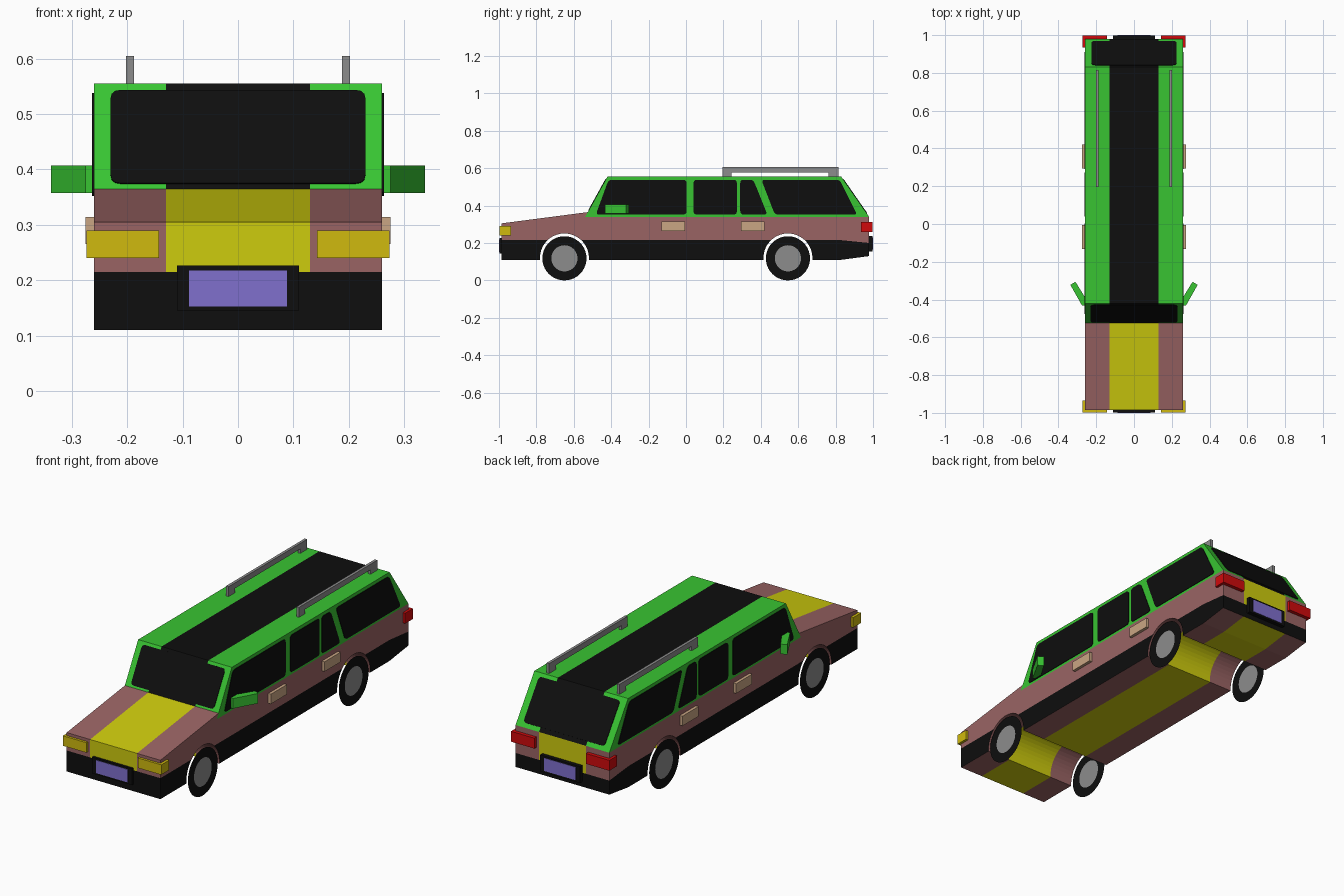
import bpy, bmesh, math
from mathutils import Vector as V

if "Cube" in bpy.data.objects:
    bpy.data.objects.remove(bpy.data.objects["Cube"])


def srgb(c):
    return tuple((v / 255 / 12.92) if v < 11 else ((v / 255 + .055) / 1.055) ** 2.4 for v in c) + (1,)


MATS = {}
for key, col in {"black": (14, 14, 14), "green": (56, 196, 50), "mauve": (154, 100, 100),
                 "yellow": (206, 204, 13), "amber": (208, 186, 14), "red": (208, 10, 12),
                 "tan": (202, 166, 132), "violet": (128, 112, 206), "grey": (140, 140, 140)}.items():
    MATS[key] = bpy.data.materials.new(key)
    MATS[key].diffuse_color = srgb(col)


def finish(name, bm, mats, mirror=False):
    bmesh.ops.recalc_face_normals(bm, faces=bm.faces[:])
    me = bpy.data.meshes.new(name)
    bm.to_mesh(me)
    bm.free()
    for m in mats:
        me.materials.append(MATS[m])
    ob = bpy.data.objects.new(name, me)
    bpy.context.collection.objects.link(ob)
    if mirror:
        ob.modifiers.new("mirror", 'MIRROR')
    return ob


def prism(name, pts, vec, mat, mirror=False):
    """Extrude a flat outline along vec."""
    bm = bmesh.new()
    f = bm.faces.new([bm.verts.new(p) for p in pts])
    r = bmesh.ops.extrude_face_region(bm, geom=[f], use_keep_orig=True)
    bmesh.ops.translate(bm, vec=vec, verts=[g for g in r["geom"] if isinstance(g, bmesh.types.BMVert)])
    return finish(name, bm, [mat], mirror)


def box(name, x, y, z, mat, mirror=False):
    pts = [(x[0], y[0], z[0]), (x[1], y[0], z[0]), (x[1], y[1], z[0]), (x[0], y[1], z[0])]
    return prism(name, pts, V((0, 0, z[1] - z[0])), mat, mirror)


def window(name, pts, normal, mirror=False, r=.018):
    """Thin black plate with rounded corners lying on a body surface."""
    pts = [V(p) for p in pts]
    n = V(normal).normalized()
    out = []
    for i, p in enumerate(pts):
        a = p + (pts[i - 1] - p).normalized() * r
        b = p + (pts[(i + 1) % len(pts)] - p).normalized() * r
        out += [(a * (1 - t) ** 2 + p * 2 * t * (1 - t) + b * t * t) + n * .003 for t in (0, .33, .67, 1)]
    return prism(name, out, n * -.005, "black", mirror)


# Body: one side profile with wheel arches, extruded across the car
W, MID, SILL, BELT = .26, .13, .215, .34
AXLES, AXLE_Z, ARCH = (-.65, .545), .12, .131


def arch(yc):
    a0 = math.asin((.11 - AXLE_Z) / ARCH)
    return [(yc + ARCH * math.cos(a), AXLE_Z + ARCH * math.sin(a))
            for a in (math.pi - a0 - (math.pi - 2 * a0) * i / 24 for i in range(25))]


profile = [(-.986, .11)] + arch(AXLES[0]) + arch(AXLES[1]) + [
    (.83, .11), (.979, .13), (.979, BELT), (.83, .555), (-.42, .555), (-.525, .365), (-.986, .305)]
bm = bmesh.new()
face = bm.faces.new([bm.verts.new((-W, y, z)) for y, z in profile])
ext = bmesh.ops.extrude_face_region(bm, geom=[face], use_keep_orig=True)
bmesh.ops.translate(bm, vec=(2 * W, 0, 0), verts=[g for g in ext["geom"] if isinstance(g, bmesh.types.BMVert)])
bmesh.ops.recalc_face_normals(bm, faces=bm.faces[:])


def cut(co, no, test=lambda c: True):
    fs = [f for f in bm.faces if test(f.calc_center_bounds())]
    geom = fs + list({e for f in fs for e in f.edges}) + list({v for f in fs for v in f.verts})
    bmesh.ops.bisect_plane(bm, geom=geom, dist=1e-5, plane_co=co, plane_no=no)


cut((-MID, 0, 0), (1, 0, 0))
cut((MID, 0, 0), (1, 0, 0))
cut((0, 0, BELT), (0, 0, 1))
cut((0, -.42, .555), (0, .19, -.105))                            # windscreen line
cut((0, .83, 0), (0, 1, 0))
cut((0, .83, SILL), (0, 0, 1), lambda c: c.y < .83)
cut((0, .83, SILL), (0, .015, .149), lambda c: c.y > .83)        # sill drops at the tail
bm.normal_update()
for f in bm.faces:
    c, n = f.calc_center_median(), f.normal
    side = abs(n.x) > .9
    centre = abs(c.x) < MID and not side
    cabin = c.z > BELT + .001 and c.y + .525 > (c.z - .365) * .5526 - .004
    sill = SILL - max(0, c.y - .83) * .1
    if cabin:
        f.material_index = 0 if centre else 1
    elif c.z < sill and (side or (abs(n.y) > .9 and abs(c.y) > .97)):
        f.material_index = 0
    else:
        f.material_index = 3 if centre else 2
finish("body", bm, ["black", "green", "mauve", "yellow"])

# Windows
lo, hi = .352, .538
for nm, (y0, y1, y2, y3) in {"front_side_window": (-.482, .003, .003, -.414),
                             "rear_side_window": (.04, .272, .272, .04),
                             "quarter_window": (.29, .435, .36, .29),
                             "cargo_window": (.475, .915, .822, .403)}.items():
    window(nm, [(W, y0, lo), (W, y1, lo), (W, y2, hi), (W, y3, hi)], (1, 0, 0), True)


def on_line(a, b, z):
    t = (z - a[1]) / (b[1] - a[1])
    return a[0] + t * (b[0] - a[0])


for nm, a, b, w, z0, z1, ny in (("windscreen", (-.525, .365), (-.42, .555), .23, .374, .542, -1),
                                ("tailgate_window", (.979, BELT), (.83, .555), .225, .358, .54, 1)):
    ya, yb = on_line(a, b, z0), on_line(a, b, z1)
    window(nm, [(-w, ya, z0), (w, ya, z0), (w, yb, z1), (-w, yb, z1)],
           (0, ny * (b[1] - a[1]), abs(b[0] - a[0])))

# Wheels: flat discs with a grey hub
for nm, yc in zip(("front_wheels", "rear_wheels"), AXLES):
    bm = bmesh.new()
    N = 40
    rings = [[bm.verts.new((W, yc + r * math.cos(math.tau * i / N), .118 + r * math.sin(math.tau * i / N)))
              for i in range(N)] for r in (.07, .118)]
    bm.faces.new(rings[0]).material_index = 1
    for i in range(N):
        j = (i + 1) % N
        bm.faces.new((rings[0][i], rings[1][i], rings[1][j], rings[0][j]))
    finish(nm, bm, ["black", "grey"], True)

# Lamps
box("headlights", (.143, .273), (-.998, -.935), (.24, .29), "amber", True)
box("tail_lights", (.143, .273), (.935, .997), (.26, .312), "red", True)

# Number plates on black holders
box("front_plate_holder", (-.11, .11), (-.998, -.98), (.145, .227), "black")
box("front_plate", (-.088, .088), (-1, -.99), (.153, .218), "violet")
box("rear_plate_holder", (-.11, .11), (.97, .998), (.155, .238), "black")
box("rear_plate", (-.088, .088), (.99, 1), (.164, .229), "violet")

# Door handles
for nm, y in (("front_door_handles", (-.132, -.005)), ("rear_door_handles", (.293, .42))):
    box(nm, (.255, .275), y, (.265, .314), "tan", True)

# Door mirrors
prism("door_mirrors", [(.257, -.432, .357), (.275, -.432, .357), (.337, -.322, .357),
                       (.31, -.306, .357), (.257, -.392, .357)], V((0, 0, .05)), "green", True)

# Roof rails
prism("roof_rails", [(.188, y, z) for y, z in ((.195, .553), (.243, .553), (.243, .577), (.762, .577),
                                               (.762, .553), (.816, .553), (.816, .605), (.195, .605))],
      V((.014, 0, 0)), "grey", True)

for m in bpy.data.materials:
    if m.users and not m.is_grease_pencil:
        m.use_nodes = True
        m.node_tree.nodes["Principled BSDF"].inputs["Base Color"].default_value = m.diffuse_color
